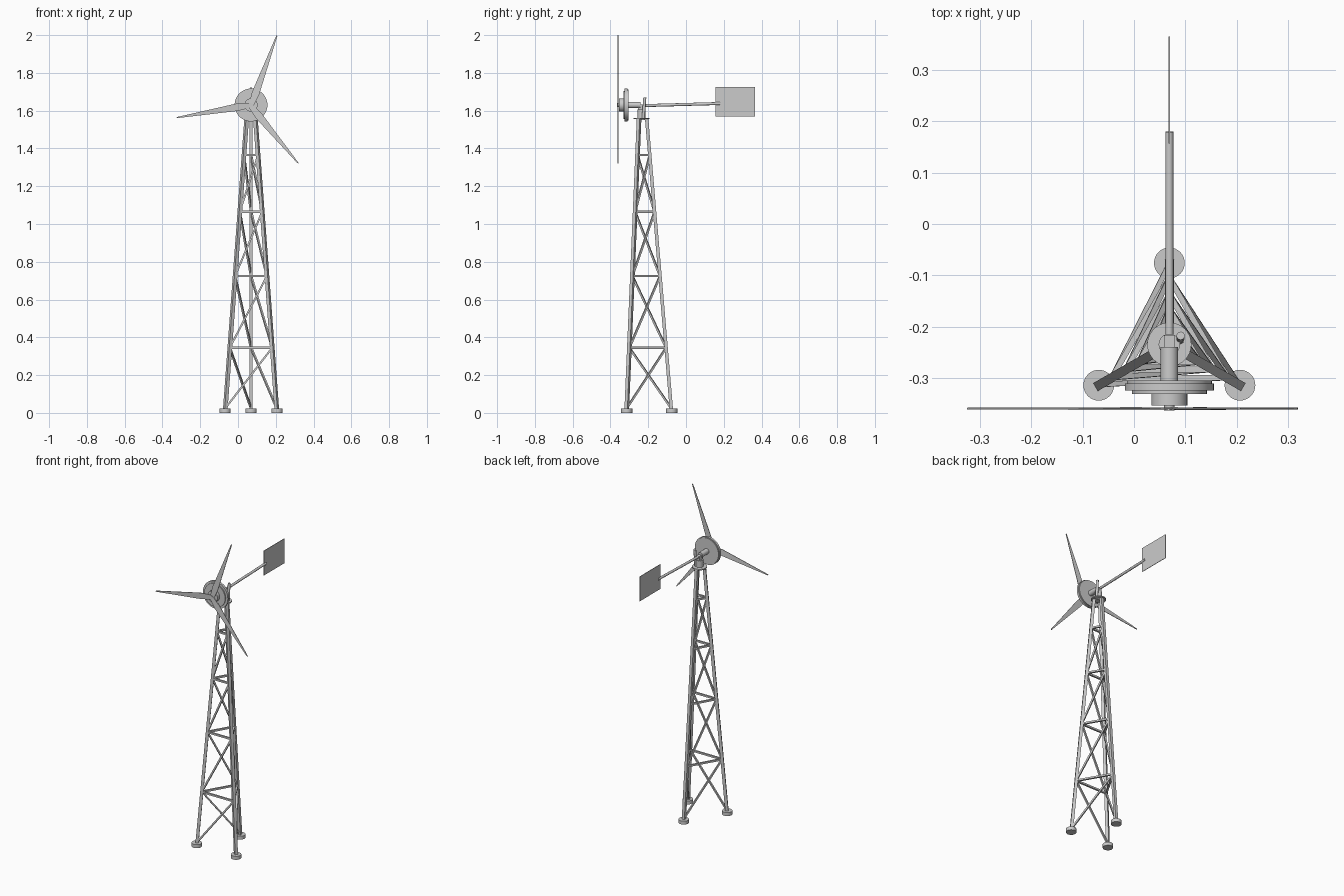
import bpy, bmesh, math
from mathutils import Vector, Matrix

if "Cube" in bpy.data.objects:
    bpy.data.objects.remove(bpy.data.objects["Cube"])

CX, CY = 0.069, -0.235      # tower axis
HZ = 1.63                   # rotor axis height


def finish(bm, name, smooth=True):
    bmesh.ops.recalc_face_normals(bm, faces=bm.faces)
    me = bpy.data.meshes.new(name)
    bm.to_mesh(me)
    bm.free()
    ob = bpy.data.objects.new(name, me)
    bpy.context.collection.objects.link(ob)
    if smooth:
        bpy.ops.object.select_all(action='DESELECT')
        ob.select_set(True)
        bpy.context.view_layer.objects.active = ob
        bpy.ops.object.shade_smooth_by_angle(angle=math.radians(35))
    return ob


def rod(name, a, b, r, sides=12):
    a, b = Vector(a), Vector(b)
    d = b - a
    rot = d.to_track_quat('Z', 'Y').to_matrix().to_4x4()
    bm = bmesh.new()
    bmesh.ops.create_cone(bm, cap_ends=True, segments=sides, radius1=r, radius2=r,
                          depth=d.length, matrix=Matrix.Translation((a + b) / 2) @ rot)
    return finish(bm, name)


def box(name, lo, hi):
    lo, hi = Vector(lo), Vector(hi)
    bm = bmesh.new()
    bmesh.ops.create_cube(bm, size=1, matrix=Matrix.Translation((lo + hi) / 2)
                          @ Matrix.Diagonal((*(hi - lo), 1)))
    return finish(bm, name, False)


def beam(name, a, b, w, out):
    """Square bar from a to b with one flat side facing the direction out."""
    z = (b - a).normalized()
    x = z.cross(out).normalized()
    y = z.cross(x)
    rot = Matrix((x, y, z)).transposed().to_4x4()
    bm = bmesh.new()
    bmesh.ops.create_cube(bm, size=1, matrix=Matrix.Translation((a + b) / 2) @ rot
                          @ Matrix.Diagonal((w, w, (b - a).length, 1)))
    return finish(bm, name, False)


def leg_point(i, z):
    t = z / 1.59
    r = 0.159 + (0.024 - 0.159) * t
    a = math.radians(90 + 120 * i)
    return Vector((CX + r * math.cos(a), CY + r * math.sin(a), z))


def outward(deg):
    return Vector((math.cos(math.radians(deg)), math.sin(math.radians(deg)), 0))


# Tower: three legs, feet, rungs and one diagonal brace per panel
levels = [0.025, 0.345, 0.725, 1.065, 1.365]
for i in range(3):
    j = (i + 1) % 3
    beam(f"leg_{i}", leg_point(i, 0.01), leg_point(i, 1.557), 0.018, outward(90 + 120 * i))
    foot = leg_point(i, 0)
    rod(f"foot_{i}", foot, foot + Vector((0, 0, 0.022)), 0.03, 32)
    face = outward(150 + 120 * i)
    for k, (z0, z1) in enumerate(zip(levels, levels[1:])):
        beam(f"rung_{i}_{k}", leg_point(i, z1), leg_point(j, z1), 0.011, face)
        beam(f"brace_{i}_{k}", leg_point(i, z0), leg_point(j, z1), 0.010, face)

# Yaw bearing on the tower top
rod("top_plate", (CX, CY, 1.555), (CX, CY, 1.562), 0.043, 32)
rod("yaw_tube", (CX, CY, 1.55), (CX, CY, 1.605), 0.021, 24)
box("yaw_bracket", (CX - 0.01, CY - 0.018, 1.60), (CX + 0.01, CY + 0.017, 1.632))
rod("tail_hinge_post", (CX + 0.021, -0.226, 1.56), (CX + 0.022, -0.218, 1.67), 0.008, 16)


# Generator and hub, discs along the rotor axis
def disc(name, y0, y1, r, sides=48):
    rod(name, (CX, y0, HZ), (CX, y1, HZ), r, sides)


disc("shaft_housing", -0.240, -0.312, 0.017, 24)
disc("generator_back", -0.305, -0.313, 0.083)
disc("generator_body", -0.311, -0.325, 0.087)
disc("generator_front", -0.324, -0.332, 0.073)
disc("hub", -0.330, -0.354, 0.035, 32)
disc("hub_cap", -0.352, -0.364, 0.010, 16)

# Rotor: three thin tapered blades
outline = [(0.0, -0.014), (0.025, -0.018), (0.07, -0.022), (0.393, -0.003),
           (0.398, 0.0), (0.393, 0.003), (0.07, 0.018), (0.025, 0.014), (0.0, 0.012)]
for i in range(3):
    a = math.radians(69.4 + 120 * i)
    bm = bmesh.new()
    vs = [bm.verts.new((u, -0.0015 + 0.06 * v, v)) for u, v in outline]
    ext = bmesh.ops.extrude_face_region(bm, geom=[bm.faces.new(vs)])
    bmesh.ops.translate(bm, vec=(0, 0.003, 0),
                        verts=[g for g in ext['geom'] if isinstance(g, bmesh.types.BMVert)])
    bm.transform(Matrix.Translation((0.067, -0.360, HZ - 0.002))
                 @ Matrix.Rotation(-a, 4, 'Y'))
    finish(bm, f"blade_{i}", False)

# Tail boom and vane
rod("tail_boom", (CX, -0.215, 1.627), (CX, 0.18, 1.638), 0.0078, 16)
box("tail_vane", (CX - 0.0015, 0.157, 1.569), (CX + 0.0015, 0.366, 1.725))
